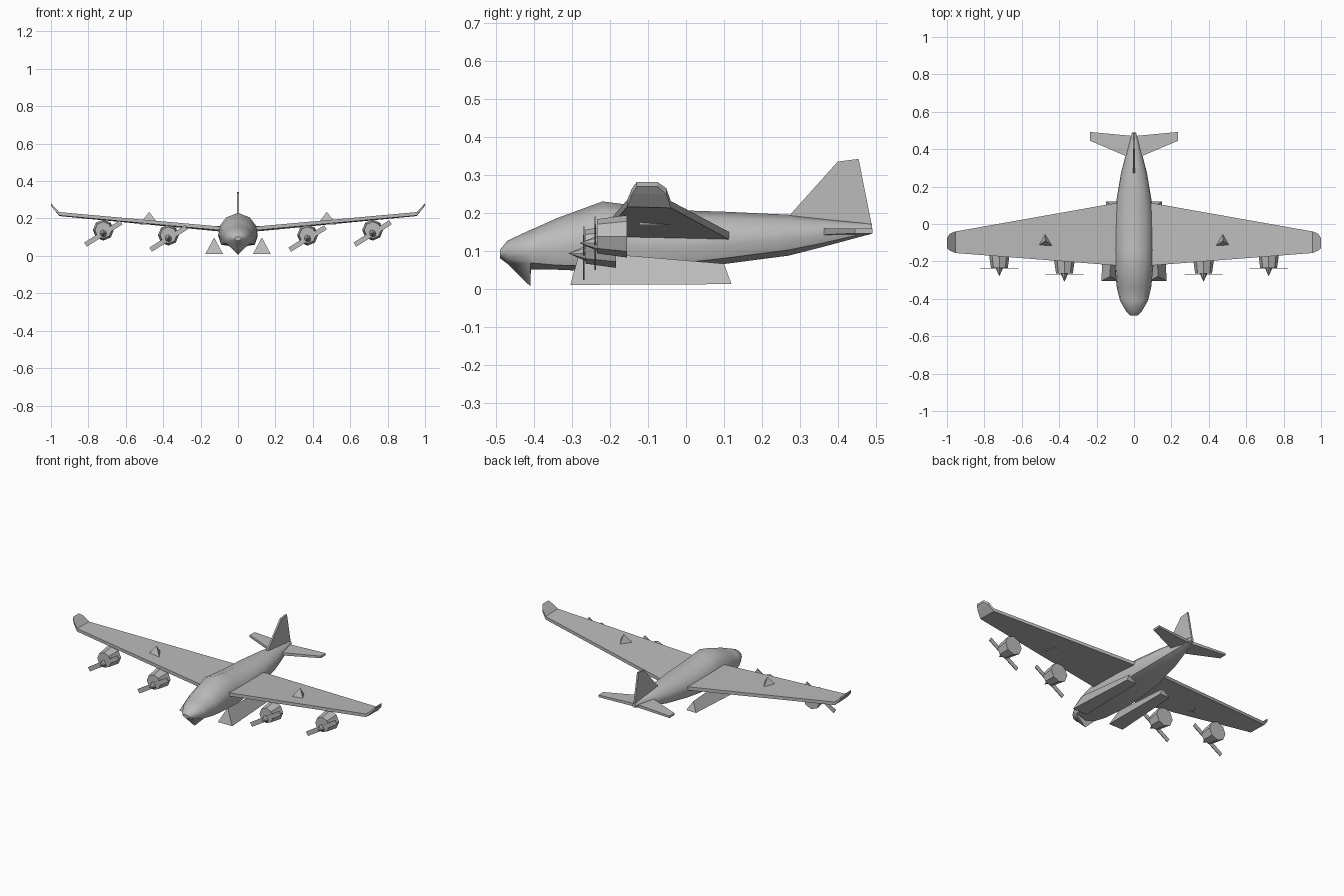
import bpy, bmesh, math
from mathutils import Matrix, Vector

cube = bpy.data.objects.get("Cube")
if cube:
    bpy.data.objects.remove(cube, do_unlink=True)

grey = bpy.data.materials.new("light_grey")
grey.use_nodes = True
grey.diffuse_color = (0.5, 0.5, 0.5, 1)
grey.node_tree.nodes["Principled BSDF"].inputs["Base Color"].default_value = (0.5, 0.5, 0.5, 1)


def add_object(name, bm, mirror=False, smooth=0):
    bmesh.ops.recalc_face_normals(bm, faces=bm.faces)
    mesh = bpy.data.meshes.new(name)
    bm.to_mesh(mesh)
    bm.free()
    mesh.materials.append(grey)
    obj = bpy.data.objects.new(name, mesh)
    bpy.context.collection.objects.link(obj)
    if mirror:
        obj.modifiers.new("Mirror", 'MIRROR')
    if smooth:
        bpy.ops.object.select_all(action='DESELECT')
        obj.select_set(True)
        bpy.context.view_layer.objects.active = obj
        bpy.ops.object.shade_smooth_by_angle(angle=math.radians(smooth))
    return obj


def loft(name, rings, **options):
    """Skin a row of equal-length point rings and cap both ends."""
    bm = bmesh.new()
    rows = [[bm.verts.new(p) for p in ring] for ring in rings]
    n = len(rows[0])
    for a, b in zip(rows, rows[1:]):
        for i in range(n):
            j = (i + 1) % n
            bm.faces.new((a[i], a[j], b[j], b[i]))
    bm.faces.new(rows[0])
    bm.faces.new(rows[-1][::-1])
    return add_object(name, bm, **options)


def panel_ring(x, y0, y1, z0, z1, t):
    """Rectangular section across a wing or tailplane."""
    return [(x, y0, z0 - t), (x, y1, z1 - t), (x, y1, z1 + t), (x, y0, z0 + t)]


# Fuselage: y, half width, top, chine and keel heights; the nose ends in a hull step
stations = [
    (-0.49, 0.018, 0.103, 0.087, 0.08), (-0.47, 0.04, 0.127, 0.08, 0.065),
    (-0.41, 0.075, 0.155, 0.068, 0.006), (-0.409, 0.075, 0.155, 0.068, 0.05),
    (-0.34, 0.092, 0.186, 0.062, 0.05), (-0.22, 0.104, 0.23, 0.06, 0.045),
    (-0.14, 0.106, 0.22, 0.06, 0.045), (-0.03, 0.106, 0.207, 0.066, 0.052),
    (0.10, 0.098, 0.203, 0.08, 0.065), (0.27, 0.07, 0.195, 0.102, 0.087),
    (0.36, 0.047, 0.185, 0.12, 0.11), (0.49, 0.01, 0.172, 0.15, 0.145)]
side = [(0.85, 0.0), (1.0, 0.3), (0.92, 0.6), (0.6, 0.86)]
rings = []
for y, w, top, chine, keel in stations:
    right = [(w * a, y, chine + (top - chine) * f) for a, f in side]
    left = [(-x, yy, z) for x, yy, z in reversed(right)]
    rings.append([(0, y, keel)] + right + [(0, y, top)] + left)
loft("fuselage", rings, smooth=40)

# Wings with upturned tips
loft("wings", [
    panel_ring(0.04, -0.226, 0.122, 0.142, 0.135, 0.01),
    panel_ring(0.955, -0.155, -0.04, 0.225, 0.222, 0.009),
    panel_ring(0.985, -0.142, -0.052, 0.257, 0.257, 0.008),
    panel_ring(1.0, -0.13, -0.075, 0.275, 0.275, 0.006)], mirror=True)

# Tailplanes
loft("tailplanes", [
    panel_ring(0.0, 0.345, 0.47, 0.15, 0.15, 0.009),
    panel_ring(0.235, 0.445, 0.492, 0.152, 0.152, 0.006)], mirror=True)

# Tail fin
fin = [(0.27, 0.19), (0.40, 0.335), (0.455, 0.342), (0.49, 0.165)]
loft("tail_fin", [[(x, y, z) for y, z in fin] for x in (-0.005, 0.005)])

# Triangular hull floats beside the keel
loft("hull_floats", [
    [(0.08, -0.305, 0.01), (0.175, -0.305, 0.01), (0.128, -0.28, 0.098)],
    [(0.085, 0.12, 0.012), (0.15, 0.12, 0.012), (0.118, 0.10, 0.066)]], mirror=True)

# Small pyramids set through the wings
bm = bmesh.new()
corners = [bm.verts.new(p) for p in (
    (0.425, -0.125, 0.168), (0.525, -0.125, 0.168), (0.475, -0.042, 0.168), (0.475, -0.09, 0.236))]
for tri in ((0, 1, 2), (0, 1, 3), (1, 2, 3), (2, 0, 3)):
    bm.faces.new([corners[i] for i in tri])
add_object("wing_pyramids", bm, mirror=True)

# Engines, spinners and two-bladed propellers
along_y = Matrix.Rotation(math.radians(90), 4, 'X')


def cone(name, x, y, z, r_back, r_front, length, sides, turn, **options):
    bm = bmesh.new()
    bmesh.ops.create_cone(
        bm, cap_ends=True, segments=sides, radius1=r_back, radius2=r_front, depth=length,
        matrix=Matrix.Translation((x, y, z)) @ along_y @ Matrix.Rotation(turn, 4, 'Z'))
    return add_object(name, bm, **options)


engines = [("outer_right", -0.72, -0.235, 0.12), ("inner_right", -0.372, -0.265, 0.093),
           ("inner_left", 0.372, -0.265, 0.093), ("outer_left", 0.72, -0.235, 0.12)]
for label, x, y, z in engines:
    cone("engine_" + label, x, y + 0.04, z + 0.018, 0.056, 0.045, 0.08, 8, 0)
    cone("spinner_" + label, x, y - 0.02, z, 0.022, 0.0, 0.05, 8, 0)
    bm = bmesh.new()
    bmesh.ops.create_cube(bm, size=1)
    bmesh.ops.scale(bm, vec=Vector((0.225, 0.004, 0.026)), verts=bm.verts)
    bmesh.ops.transform(bm, verts=bm.verts, matrix=Matrix.Translation((x, y - 0.004, z))
                        @ Matrix.Rotation(math.radians(-32), 4, 'Y'))
    add_object("propeller_" + label, bm)
